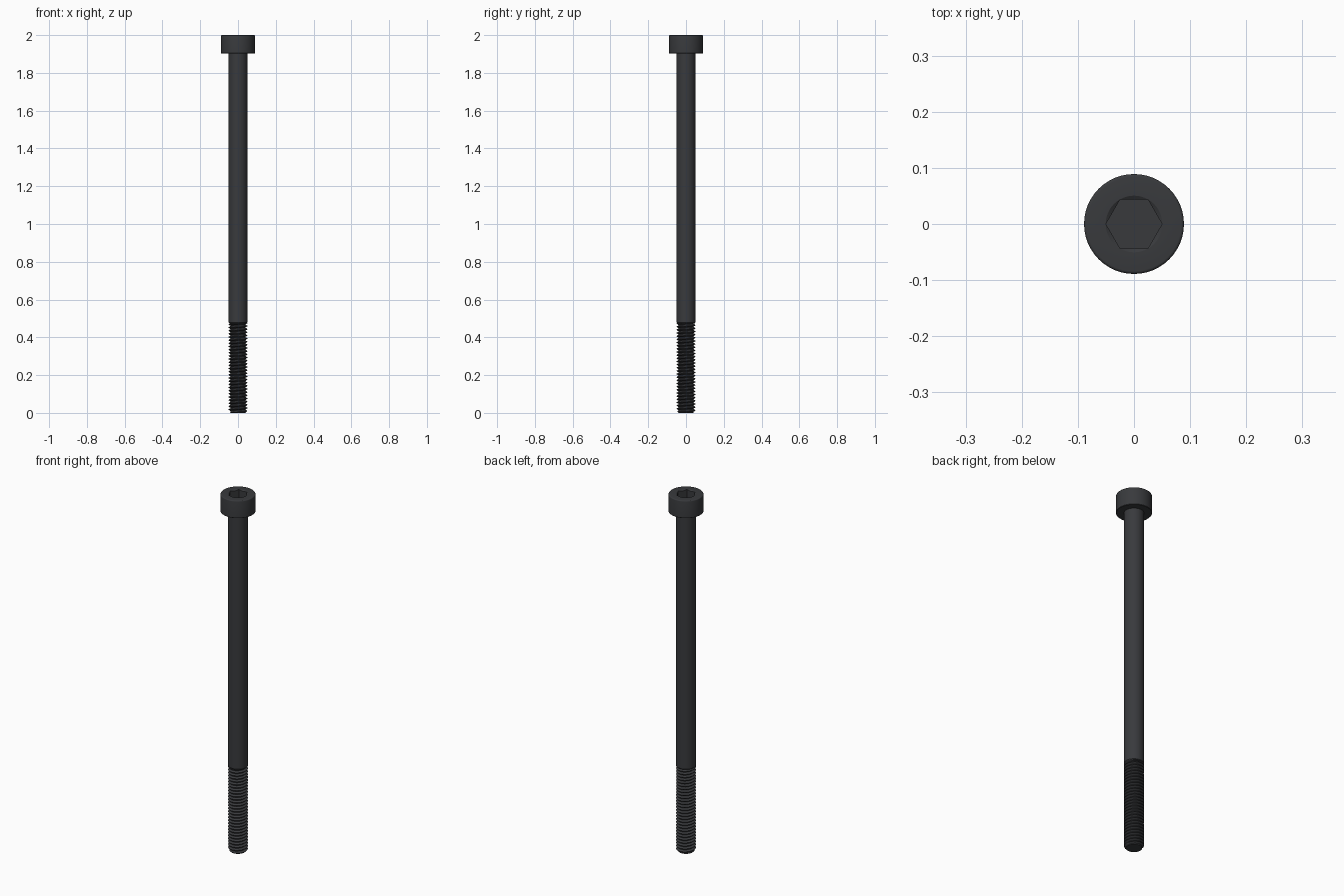
import bpy, bmesh
from math import pi, cos, sin, radians

if "Cube" in bpy.data.objects:
    bpy.data.objects.remove(bpy.data.objects["Cube"])

SEG = 48
ANG = [2 * pi * i / SEG for i in range(SEG)]
R, MINOR, PITCH, THREAD_TOP = 0.05, 0.04, 0.0167, 0.475

mat = bpy.data.materials.new("black_steel")
mat.diffuse_color = (0.04, 0.042, 0.046, 1)
mat.use_nodes = True
mat.node_tree.nodes["Principled BSDF"].inputs["Base Color"].default_value = mat.diffuse_color


def finish(name, bm, angle=30):
    bmesh.ops.remove_doubles(bm, verts=bm.verts, dist=1e-5)
    bmesh.ops.recalc_face_normals(bm, faces=bm.faces)
    me = bpy.data.meshes.new(name)
    bm.to_mesh(me)
    bm.free()
    me.materials.append(mat)
    ob = bpy.data.objects.new(name, me)
    bpy.context.collection.objects.link(ob)
    bpy.ops.object.select_all(action='DESELECT')
    ob.select_set(True)
    bpy.context.view_layer.objects.active = ob
    bpy.ops.object.shade_smooth_by_angle(angle=radians(angle))


def ring(bm, fr, fz):
    """Ring whose radius and height are functions of the angle."""
    return [bm.verts.new((fr(a) * cos(a), fr(a) * sin(a), fz(a))) for a in ANG]


def flat(bm, r, z):
    return ring(bm, lambda a: r, lambda a: z)


def skin(bm, rings):
    for p, q in zip(rings, rings[1:]):
        for i in range(SEG):
            j = (i + 1) % SEG
            bm.faces.new((p[i], p[j], q[j], q[i]))


# Head: rounded cylinder with a chamfered hexagonal socket
def hexr(a):
    return 0.05 * cos(pi / 6) / cos((a % (pi / 3)) - pi / 6)


bm = bmesh.new()
HR, ZB, F, SOCK = 0.089, 1.902, 0.005, 0.0505
rings = [flat(bm, 0.045, ZB), flat(bm, HR - 0.002, ZB), flat(bm, HR, ZB + 0.002)]
for k in range(5):
    t = k * pi / 8
    rings.append(flat(bm, HR - F + F * cos(t), 2 - F + F * sin(t)))
rings.append(flat(bm, SOCK, 2))
rings.append(ring(bm, hexr, lambda a: 2 - (SOCK - hexr(a)) * 0.6))
rings.append(ring(bm, hexr, lambda a: 1.95))
skin(bm, rings)
bm.faces.new(rings[-1])
bm.faces.new(rings[0])
finish("socket_head", bm)

# Plain shank
bm = bmesh.new()
rings = [flat(bm, r, z) for r, z in
         ((MINOR, THREAD_TOP - 0.002), (R - 0.003, THREAD_TOP),
          (R, THREAD_TOP + 0.004), (R, ZB + 0.003))]
skin(bm, rings)
bm.faces.new(rings[0])
bm.faces.new(rings[-1])
finish("shank", bm)

# Helical thread: V profile swept up the helix, trimmed at both ends
bm = bmesh.new()
PROFILE = ((0.0, MINOR), (0.12, MINOR), (0.5, R), (0.62, R))
turns = int(THREAD_TOP / PITCH) + 2
rows = []
for k in range(-1, turns):
    for off, rad in PROFILE:
        row = []
        for i in range(SEG + 1):
            a = 2 * pi * i / SEG
            z = min(max((k + off + i / SEG) * PITCH, 0), THREAD_TOP)
            r = min(rad, MINOR + z)
            row.append(bm.verts.new((r * cos(a), r * sin(a), z)))
        rows.append(row)
for p, q in zip(rows, rows[1:]):
    for i in range(SEG):
        if max(v.co.z for v in (p[i], p[i + 1], q[i], q[i + 1])) <= 0:
            continue
        if min(v.co.z for v in (p[i], p[i + 1], q[i], q[i + 1])) >= THREAD_TOP:
            continue
        bm.faces.new((p[i], p[i + 1], q[i + 1], q[i]))
bmesh.ops.delete(bm, geom=[v for v in bm.verts if not v.link_faces], context='VERTS')
bmesh.ops.remove_doubles(bm, verts=bm.verts, dist=1e-5)
bmesh.ops.dissolve_degenerate(bm, dist=1e-6, edges=bm.edges)
finish("thread", bm)

# End face of the threaded tip
bm = bmesh.new()
bm.faces.new(list(reversed(flat(bm, MINOR, 0))))
me = bpy.data.meshes.new("tip_face")
bm.to_mesh(me)
bm.free()
me.materials.append(mat)
bpy.context.collection.objects.link(bpy.data.objects.new("tip_face", me))
